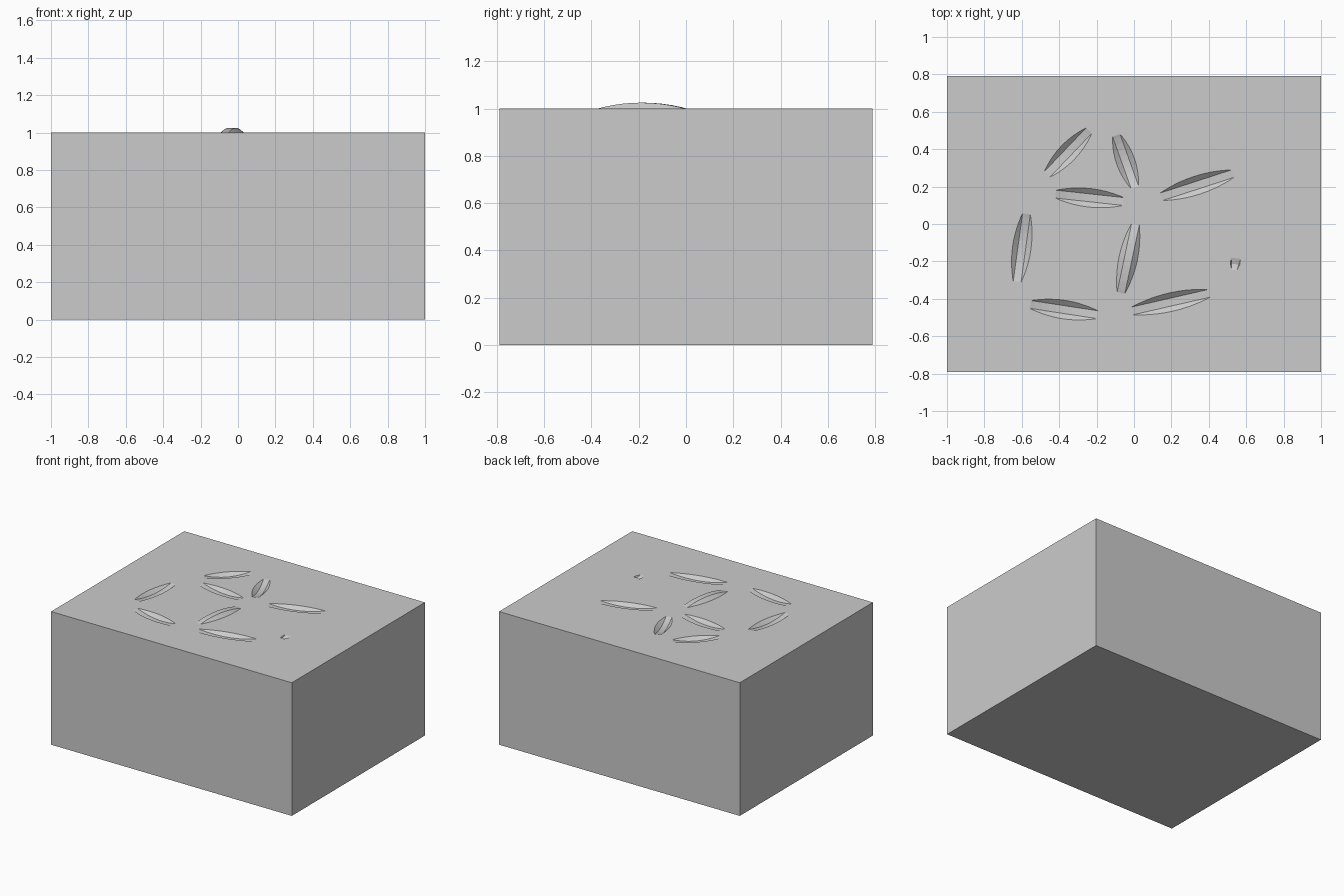
import bpy, bmesh
from mathutils import Vector

if "Cube" in bpy.data.objects:
    bpy.data.objects.remove(bpy.data.objects["Cube"])


def add_petal(bm, a, b, side, depth=0.025, w0=0.021, w1=0.021, slope=1.15, steps=10):
    """Arched trapezoid bar between a and b; side -1 carves down, +1 bulges up."""
    a, b = Vector(a), Vector(b)
    mid, half = (a + b) / 2, (b - a) / 2
    across = Vector((-half.y, half.x)).normalized()
    over = 0.03
    rings = []
    for i in range(steps + 1):
        t = 1.1 * (2 * i / steps - 1)
        d = depth * (1 - t * t)
        w = w0 + (w1 - w0) * (t + 1) / 2
        wide = w + (d + over) * slope
        ring = []
        for off, z in ((-wide, -over), (-w, d), (w, d), (wide, -over)):
            p = mid + half * t + across * off
            ring.append(bm.verts.new((p.x, p.y, 1 + side * z)))
        rings.append(ring)
    for r, s in zip(rings, rings[1:]):
        for j in range(4):
            k = (j + 1) % 4
            bm.faces.new((r[j], r[k], s[k], s[j]))
    bm.faces.new(rings[0])
    bm.faces.new(rings[-1])


def make_object(name, bm):
    bmesh.ops.recalc_face_normals(bm, faces=bm.faces)
    me = bpy.data.meshes.new(name)
    bm.to_mesh(me)
    bm.free()
    ob = bpy.data.objects.new(name, me)
    bpy.context.collection.objects.link(ob)
    return ob


# Main block
bpy.ops.mesh.primitive_cube_add(size=1, location=(0, 0, 0.5))
block = bpy.context.object
block.name = "block"
block.scale = (2, 1.58, 1)
bpy.ops.object.transform_apply(location=True, scale=True)

# Leaf-shaped grooves pressed into the top
grooves = [
    ((-0.465, 0.265), (-0.24, 0.50)),
    ((-0.095, 0.475), (0.005, 0.195)),
    ((0.145, 0.145), (0.53, 0.27)),
    ((-0.42, 0.16), (-0.055, 0.12)),
    ((-0.575, 0.055), (-0.625, -0.31)),
    ((-0.555, -0.43), (-0.195, -0.485)),
    ((-0.01, -0.465), (0.405, -0.37)),
]
bm = bmesh.new()
for a, b in grooves:
    add_petal(bm, a, b, -1)
# Small tapered nick
add_petal(bm, (0.545, -0.18), (0.535, -0.25), -1, depth=0.01, w0=0.026, w1=0.013, slope=0.6, steps=2)
groove_cutter = make_object("groove_cutter", bm)

# Single raised ridge
bm = bmesh.new()
add_petal(bm, (0.008, 0.0), (-0.07, -0.37), 1)
ridge = make_object("ridge_helper", bm)

# Combine
for helper, op in ((groove_cutter, 'DIFFERENCE'), (ridge, 'UNION')):
    mod = block.modifiers.new(helper.name, 'BOOLEAN')
    mod.object = helper
    mod.operation = op
    mod.solver = 'EXACT'
    helper.hide_render = True
bpy.context.view_layer.objects.active = block
for name in [m.name for m in block.modifiers]:
    bpy.ops.object.modifier_apply(modifier=name)
for helper in (groove_cutter, ridge):
    bpy.data.objects.remove(helper, do_unlink=True)
